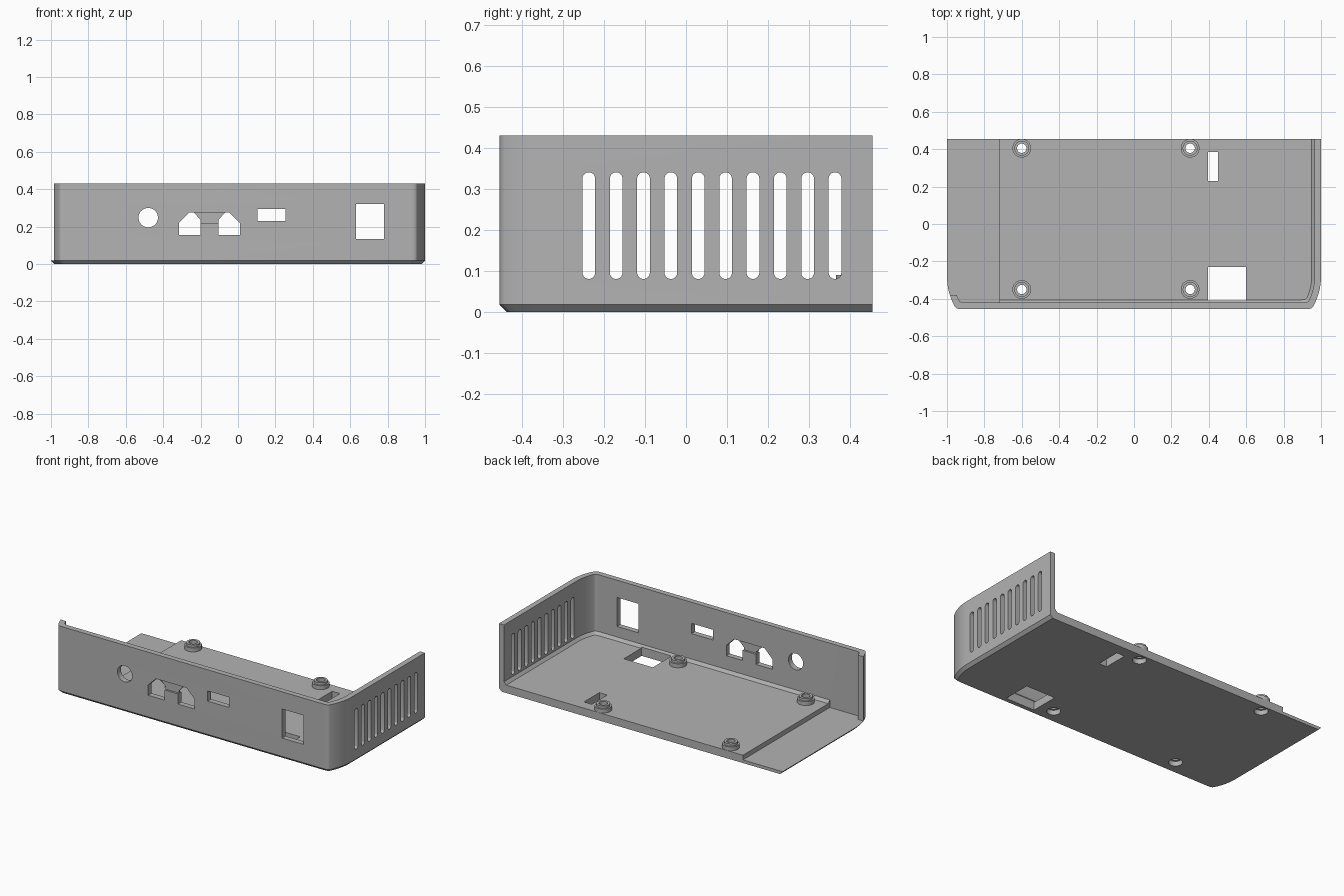
import bpy, bmesh, math
from mathutils import Vector

if "Cube" in bpy.data.objects:
    bpy.data.objects.remove(bpy.data.objects["Cube"], do_unlink=True)

grey = bpy.data.materials.new("plain grey plastic")
grey.use_nodes = True
colour = (0.45, 0.45, 0.45, 1)
grey.diffuse_color = colour
grey.node_tree.nodes["Principled BSDF"].inputs["Base Color"].default_value = colour

BACK, TOP, WALL = 0.455, 0.43, 0.035
FLOOR, LOW_FLOOR, STEP_X = 0.05, 0.02, -0.72


def loft(name, rings):
    """Closed solid through rings of equal point count."""
    bm = bmesh.new()
    loops = [[bm.verts.new(p) for p in ring] for ring in rings]
    n = len(loops[0])
    bm.faces.new(loops[0])
    bm.faces.new(loops[-1])
    for a, b in zip(loops, loops[1:]):
        for i in range(n):
            j = (i + 1) % n
            bm.faces.new((a[i], a[j], b[j], b[i]))
    bmesh.ops.recalc_face_normals(bm, faces=bm.faces)
    mesh = bpy.data.meshes.new(name)
    bm.to_mesh(mesh)
    bm.free()
    mesh.materials.append(grey)
    obj = bpy.data.objects.new(name, mesh)
    bpy.context.collection.objects.link(obj)
    return obj


def prism(points, axis, start, end):
    """Extrude a 2D profile along x, y or z."""
    place = {"x": lambda p, t: (t, p[0], p[1]),
             "y": lambda p, t: (p[0], t, p[1]),
             "z": lambda p, t: (p[0], p[1], t)}[axis]
    return loft("cutter", [[place(p, t) for p in points] for t in (start, end)])


def rect(u0, u1, v0, v1):
    return [(u0, v0), (u1, v0), (u1, v1), (u0, v1)]


def slot(u, v, r, half=0.0, n=32):
    """Circle, or an upright stadium when half is above zero."""
    pts = []
    for i in range(n):
        a = 2 * math.pi * (i + 0.5) / n
        pts.append((u + r * math.cos(a), v + r * math.sin(a) + math.copysign(half, math.sin(a))))
    return pts


def side_curve(d, back):
    """Right half of the plan, from the back to the front, inset by d."""
    radius, front = 0.33 - d, -0.455 + d
    sweep = math.asin((0.163 - d) / radius)
    pts = [Vector((1 - d, back))]
    for i in range(9):
        a = sweep * i / 8
        pts.append(Vector((0.67 + radius * math.cos(a), -0.28 - radius * math.sin(a))))
    p0 = pts[-1]
    p1 = Vector((p0.x - 0.012 * math.tan(sweep), front))
    p2 = Vector((p1.x - 0.025, front))
    for i in range(1, 7):
        t = i / 6
        pts.append(p0 * (1 - t) ** 2 + p1 * 2 * t * (1 - t) + p2 * t * t)
    return pts


def plan(d, z, back=BACK):
    right = side_curve(d, back)
    left = [Vector((-p.x, p.y)) for p in reversed(right)]
    return [(p.x, p.y, z) for p in right + left]


def cut(target, cutter):
    mod = target.modifiers.new("cut", "BOOLEAN")
    mod.operation = "DIFFERENCE"
    mod.solver = "EXACT"
    mod.object = cutter
    bpy.context.view_layer.objects.active = target
    bpy.ops.object.modifier_apply(modifier=mod.name)
    bpy.data.objects.remove(cutter, do_unlink=True)


# Outer block with a chamfered base, then the hollow with a chamfered floor edge
body = loft("case_body", [plan(0.018, 0), plan(0, 0.018), plan(0, TOP)])
cut(body, loft("cutter", [plan(0.05, FLOOR, 0.6), plan(WALL, FLOOR + 0.018, 0.6),
                          plan(WALL, 0.6, 0.6)]))

# Lower floor at the left, and the open left side
low = [(-p.x, p.y) for p in side_curve(WALL, 0.6)]
low += [(STEP_X, low[-1][1]), (STEP_X, 0.6)]
cut(body, prism(low, "z", LOW_FLOOR, 0.6))
cut(body, prism(rect(-1.1, -0.9, -0.38, 0.61), "z", LOW_FLOOR, 0.61))

# Front wall openings
twin = [(-0.315, 0.155), (-0.2, 0.155), (-0.2, 0.235), (-0.235, 0.275), (-0.26, 0.275), (-0.315, 0.22)]
middle = -0.1525
front_holes = [slot(-0.48, 0.248, 0.052), rect(0.105, 0.255, 0.23, 0.295),
               rect(0.63, 0.78, 0.135, 0.32), twin,
               [(2 * middle - x, z) for x, z in twin]]
for shape in front_holes:
    cut(body, prism(shape, "y", -0.5, -0.39))

# Shallow recess bridging the twin opening
bridge = [(-0.235, 0.275), (-0.07, 0.275), (-0.105, 0.235), (-0.105, 0.22), (-0.2, 0.22), (-0.2, 0.235)]
cut(body, prism(bridge, "y", -0.5, -0.443))
cut(body, prism(bridge, "y", -0.432, -0.39))

# Vent slots in the right wall
for i in range(10):
    cut(body, prism(slot(-0.237 + 0.0667 * i, 0.21, 0.0155, 0.1145), "x", 0.9, 1.1))

# Floor openings
cut(body, prism(rect(0.395, 0.6, -0.41, -0.23), "z", -0.1, 0.1))
cut(body, prism(rect(0.395, 0.45, 0.23, 0.385), "z", -0.1, 0.1))

# Stepped screw posts with counterbored holes
parts = [body]
names = ("back_left_post", "back_right_post", "front_left_post", "front_right_post")
spots = [(x, y) for y in (0.405, -0.35) for x in (0.3, -0.6)]
for name, (x, y) in zip(names, spots):
    cut(body, prism(slot(x, y, 0.025), "z", -0.1, 0.2))
    cut(body, prism(slot(x, y, 0.04), "z", -0.1, 0.03))
    steps = [(0.05, 0.045), (0.05, 0.075), (0.04, 0.075), (0.04, 0.09)]
    post = loft(name, [[(px, py, z) for px, py in slot(x, y, r)] for r, z in steps])
    cut(post, prism(slot(x, y, 0.025), "z", -0.1, 0.2))
    parts.append(post)

# Smooth curved walls, keep hard edges
bpy.ops.object.select_all(action="DESELECT")
for part in parts:
    part.select_set(True)
bpy.context.view_layer.objects.active = body
bpy.ops.object.shade_smooth_by_angle(angle=math.radians(30))
